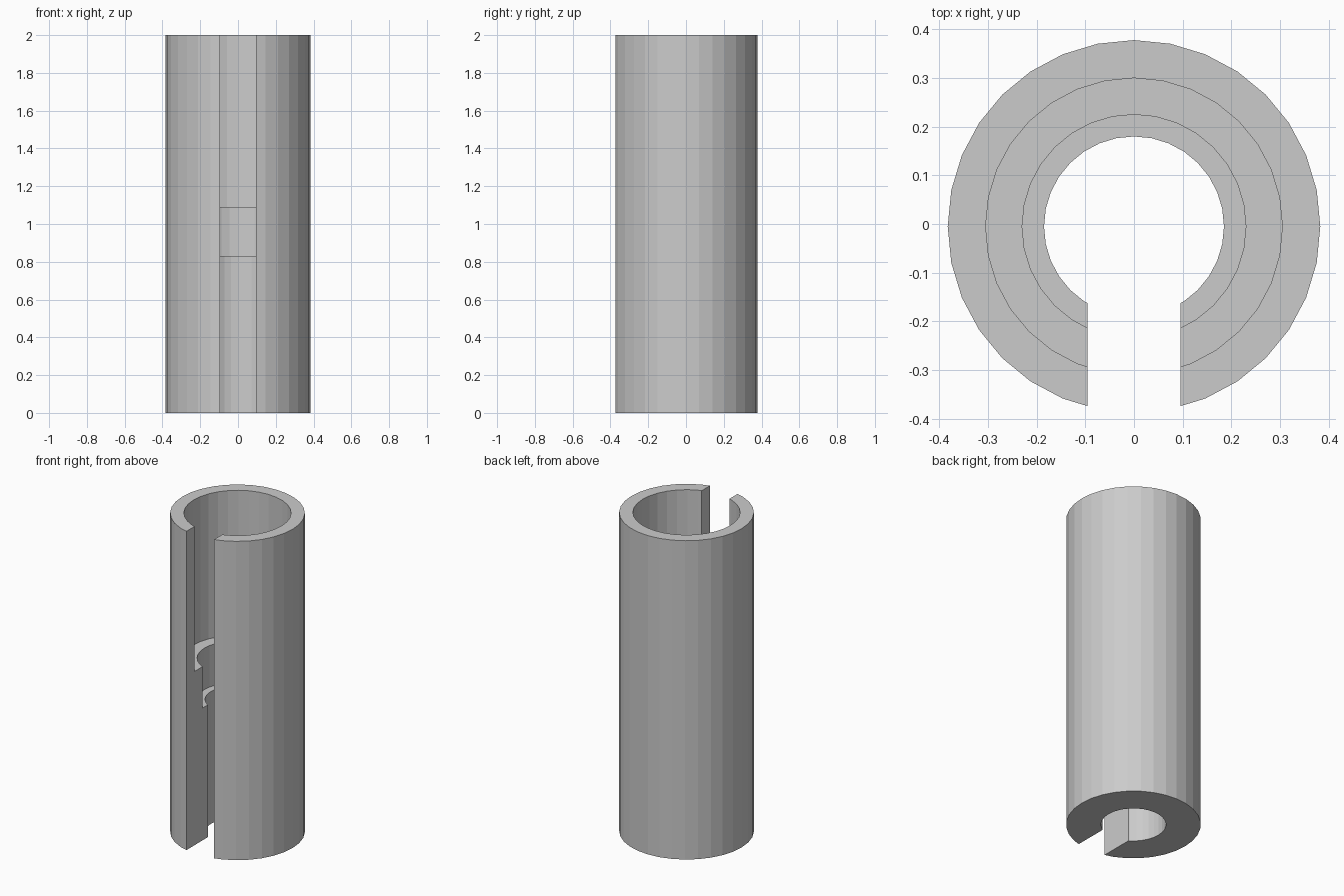
import bpy
import bmesh
from math import tau
from mathutils import Matrix, Vector

cube = bpy.data.objects.get("Cube")
if cube:
    bpy.data.objects.remove(cube, do_unlink=True)

SIDES = 32
CENTRE_Y = -0.005
SLOT_HALF = 0.096
HEIGHT = 2.0


def make_object(name, bm):
    bmesh.ops.recalc_face_normals(bm, faces=bm.faces)
    mesh = bpy.data.meshes.new(name)
    bm.to_mesh(mesh)
    bm.free()
    obj = bpy.data.objects.new(name, mesh)
    bpy.context.collection.objects.link(obj)
    return obj


# Material
grey = bpy.data.materials.new("plain grey")
grey.use_nodes = True
colour = (0.6, 0.6, 0.6, 1)
grey.diffuse_color = colour
grey.node_tree.nodes["Principled BSDF"].inputs["Base Color"].default_value = colour

# Tube wall with a stepped bore: (radius, height) section turned about z
section = [(0.383, 0), (0.383, HEIGHT), (0.305, HEIGHT), (0.305, 1.09),
           (0.23, 1.09), (0.23, 0.83), (0.185, 0.83), (0.185, 0)]
bm = bmesh.new()
rings = []
for i in range(SIDES):
    turn = Matrix.Rotation(tau * i / SIDES, 3, 'Z')
    rings.append([bm.verts.new(turn @ Vector((0, r, z)) + Vector((0, CENTRE_Y, 0)))
                  for r, z in section])
for i, ring in enumerate(rings):
    following = rings[(i + 1) % SIDES]
    for j in range(len(section)):
        k = (j + 1) % len(section)
        bm.faces.new((ring[j], ring[k], following[k], following[j]))
tube = make_object("slotted_tube", bm)
tube.data.materials.append(grey)

# Full-height slot through the front wall
bm = bmesh.new()
bmesh.ops.create_cube(bm, size=1)
bmesh.ops.scale(bm, vec=(2 * SLOT_HALF, 0.6, HEIGHT + 1), verts=bm.verts)
bmesh.ops.translate(bm, vec=(0, -0.3, HEIGHT / 2), verts=bm.verts)
cutter = make_object("slot_cutter", bm)
cutter.hide_render = True
cutter.data.materials.append(grey)

cut = tube.modifiers.new("slot", 'BOOLEAN')
cut.operation = 'DIFFERENCE'
cut.solver = 'EXACT'
cut.object = cutter
bpy.context.view_layer.objects.active = tube
tube.select_set(True)
bpy.ops.object.modifier_apply(modifier=cut.name)
bpy.data.objects.remove(cutter, do_unlink=True)
